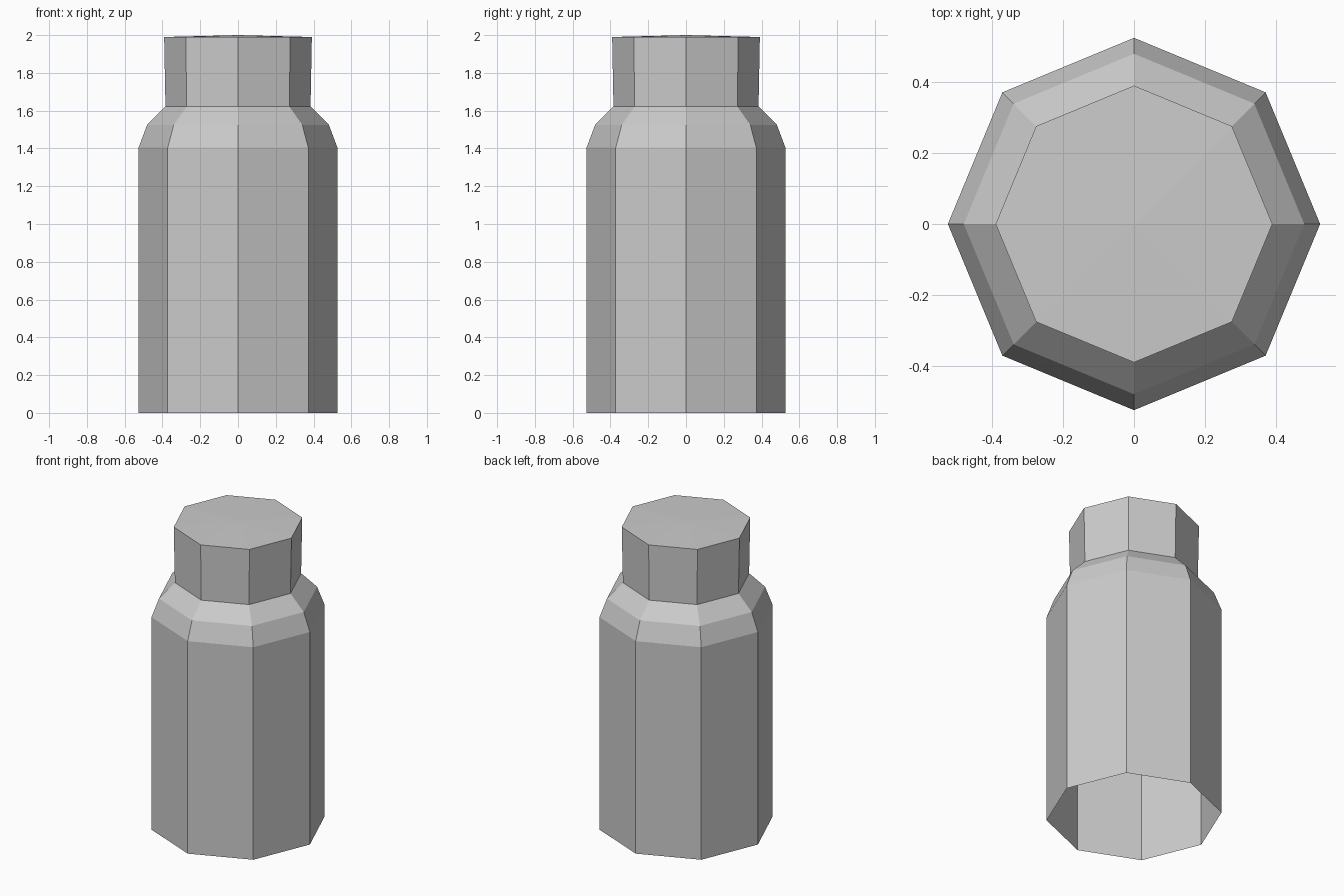
import bpy
import bmesh
from math import cos, sin, tau

SIDES = 8

cube = bpy.data.objects.get("Cube")
if cube:
    bpy.data.objects.remove(cube, do_unlink=True)

grey = bpy.data.materials.new("plain grey")
grey.use_nodes = True
colour = (0.6, 0.6, 0.6, 1)
grey.diffuse_color = colour
grey.node_tree.nodes["Principled BSDF"].inputs["Base Color"].default_value = colour


def lathe(name, profile, tip=None):
    """Turn (radius, height) pairs into a faceted shell, optionally closed by a tip."""
    bm = bmesh.new()
    rings = [[bm.verts.new((r * cos(tau * i / SIDES), r * sin(tau * i / SIDES), z))
              for i in range(SIDES)] for r, z in profile]
    for low, high in zip(rings, rings[1:]):
        for i in range(SIDES):
            j = (i + 1) % SIDES
            bm.faces.new((low[i], low[j], high[j], high[i]))
    if tip is not None:
        centre = bm.verts.new((0, 0, tip))
        for i in range(SIDES):
            bm.faces.new((rings[-1][i], rings[-1][(i + 1) % SIDES], centre))
    mesh = bpy.data.meshes.new(name)
    bm.to_mesh(mesh)
    bm.free()
    mesh.materials.append(grey)
    obj = bpy.data.objects.new(name, mesh)
    bpy.context.collection.objects.link(obj)
    return obj


# Open-bottomed body with a two-step shoulder
lathe("bottle_body", [(0.526, 0), (0.526, 1.405), (0.481, 1.525), (0.384, 1.622)])

# Slightly flared cap with a shallow domed top
lathe("bottle_cap", [(0.384, 1.622), (0.391, 1.99)], tip=2.0)
